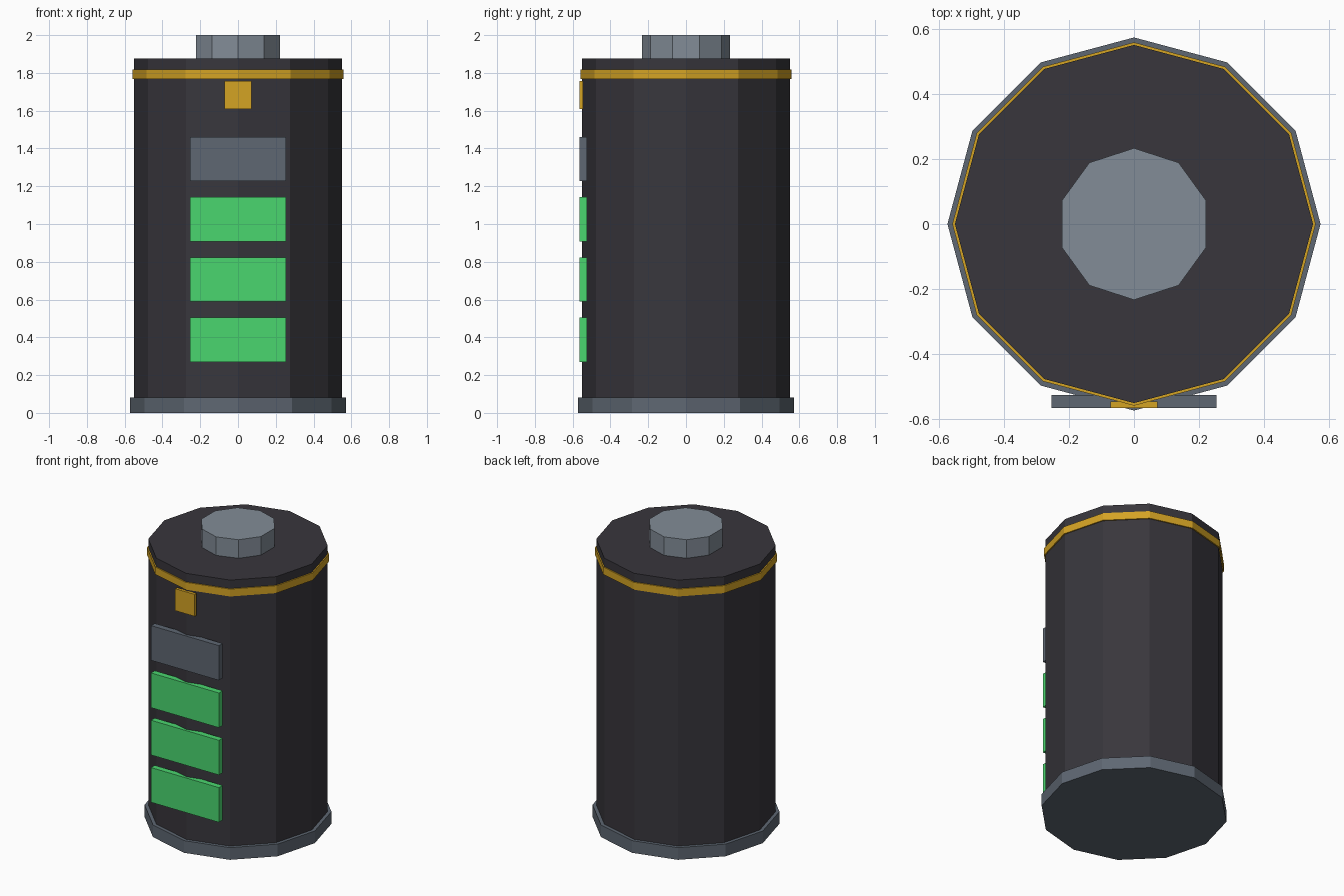
import bpy

if "Cube" in bpy.data.objects:
    bpy.data.objects.remove(bpy.data.objects["Cube"])


def material(name, rgb):
    # sRGB 0-255 to linear flat colour
    lin = [(c / 255 / 12.92) if c <= 10 else ((c / 255 + 0.055) / 1.055) ** 2.4 for c in rgb]
    m = bpy.data.materials.new(name)
    m.diffuse_color = (*lin, 1)
    m.use_nodes = True
    m.node_tree.nodes["Principled BSDF"].inputs["Base Color"].default_value = m.diffuse_color
    return m


CHARCOAL = material("charcoal", (56, 54, 60))
SLATE = material("slate grey", (94, 103, 114))
STEEL = material("light steel", (130, 140, 151))
GOLD = material("gold", (212, 163, 36))
GREEN = material("charge green", (74, 214, 111))


def prism(name, sides, radius, z0, z1, mat):
    # upright flat-sided drum with a corner on the y axis
    bpy.ops.mesh.primitive_cylinder_add(vertices=sides, radius=radius, depth=z1 - z0,
                                        location=(0, 0, (z0 + z1) / 2))
    ob = bpy.context.object
    ob.name = name
    ob.data.materials.append(mat)


def plate(name, width, y0, y1, z0, z1, mat):
    # box centred on x = 0
    bpy.ops.mesh.primitive_cube_add(size=1, location=(0, (y0 + y1) / 2, (z0 + z1) / 2))
    ob = bpy.context.object
    ob.name = name
    ob.scale = (width, y1 - y0, z1 - z0)
    bpy.ops.object.transform_apply(location=False, rotation=False, scale=True)
    ob.data.materials.append(mat)


# Drum, foot, trim band and terminal
prism("body", 12, 0.55, 0.01, 1.875, CHARCOAL)
prism("base_ring", 12, 0.573, 0, 0.082, SLATE)
prism("trim_band", 12, 0.558, 1.768, 1.818, GOLD)
prism("terminal", 10, 0.233, 1.86, 2.0, STEEL)

# Charge level bars: three lit, one empty
for i in range(4):
    z = 0.387 + i * 0.319
    plate(f"charge_bar_{i + 1}", 0.506, -0.565, -0.525, z - 0.117, z + 0.117,
          GREEN if i < 3 else SLATE)

# Small gold indicator under the band
plate("indicator", 0.145, -0.565, -0.545, 1.61, 1.758, GOLD)
